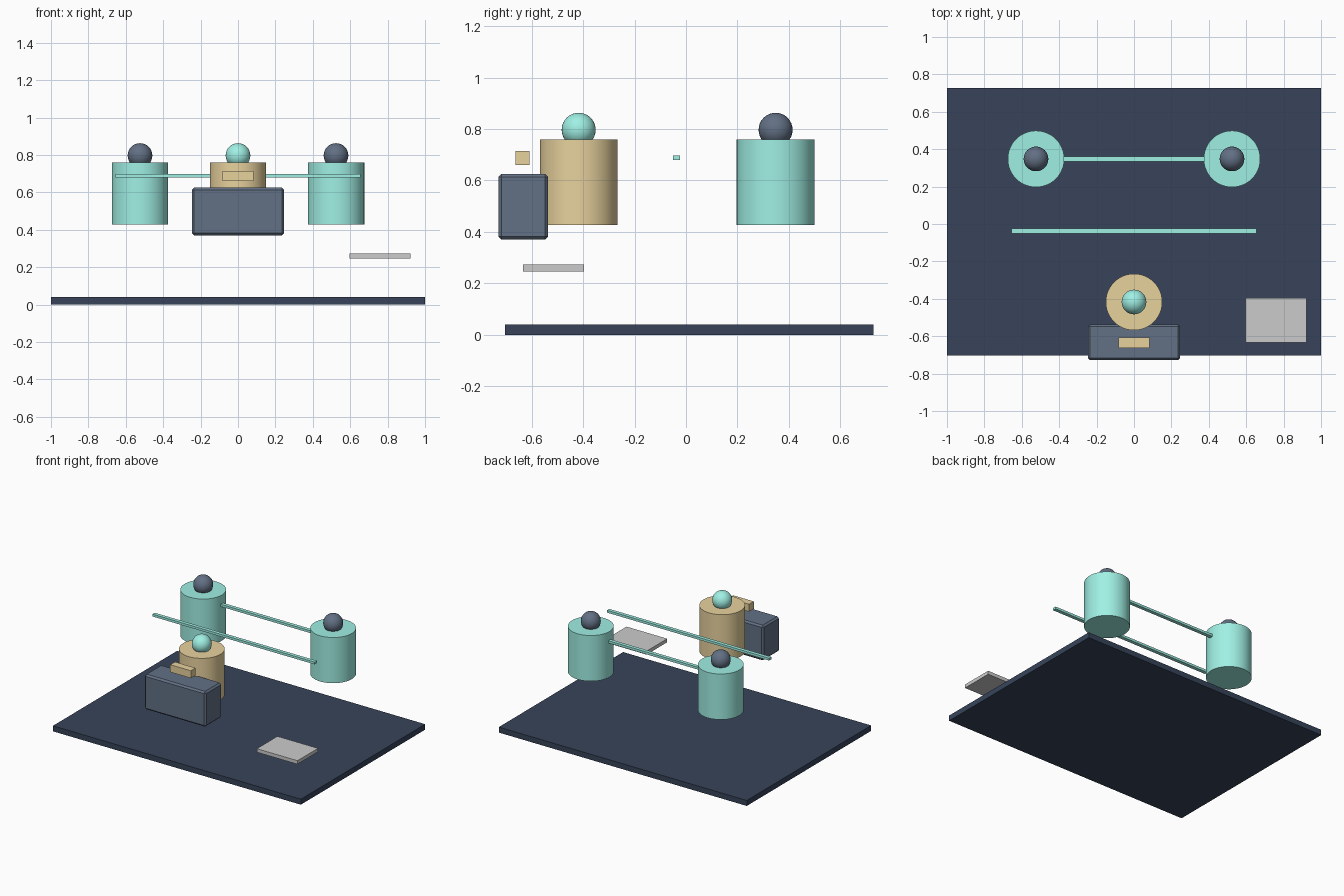
import bpy
import math

if "Cube" in bpy.data.objects:
    bpy.data.objects.remove(bpy.data.objects["Cube"])


def material(name, r, g, b):
    mat = bpy.data.materials.new(name)
    lin = [((c / 255 + 0.055) / 1.055) ** 2.4 for c in (r, g, b)]
    mat.diffuse_color = (*lin, 1)
    mat.use_nodes = True
    mat.node_tree.nodes["Principled BSDF"].inputs["Base Color"].default_value = mat.diffuse_color
    return mat


NAVY = material("navy", 55, 68, 90)
SLATE = material("slate", 98, 112, 132)
TEAL = material("teal", 160, 240, 228)
SAND = material("sand", 232, 210, 158)
PAPER = material("paper", 244, 244, 246)


def finish(name, mat):
    obj = bpy.context.object
    obj.name = name
    obj.data.materials.append(mat)
    return obj


def box(name, lo, hi, mat, bevel=0):
    centre = [(a + b) / 2 for a, b in zip(lo, hi)]
    bpy.ops.mesh.primitive_cube_add(size=1, location=centre)
    obj = finish(name, mat)
    obj.scale = [b - a for a, b in zip(lo, hi)]
    bpy.ops.object.transform_apply(location=False, rotation=False, scale=True)
    if bevel:
        mod = obj.modifiers.new("edge", "BEVEL")
        mod.width = bevel
        mod.segments = 1
    return obj


def figure(name, x, y, body_mat, head_mat):
    # Cylinder body with a ball head sunk into the top
    bpy.ops.mesh.primitive_cylinder_add(
        vertices=48, radius=0.151, depth=0.333, location=(x, y, 0.5935))
    finish(name + "_body", body_mat)
    bpy.ops.object.shade_smooth_by_angle(angle=math.radians(30))
    bpy.ops.mesh.primitive_uv_sphere_add(
        segments=32, ring_count=16, radius=0.066, location=(x, y, 0.797))
    finish(name + "_head", head_mat)
    bpy.ops.object.shade_smooth()


# Floor slab
box("floor", (-1, -0.704, 0), (1, 0.728, 0.04), NAVY)

# Two figures at the back, one at the desk in front
for side, x in (("left", -0.524), ("right", 0.524)):
    figure(side + "_figure", x, 0.348, TEAL, SLATE)
figure("desk_figure", 0, -0.417, SAND, TEAL)

# Desk with chamfered edges and the block floating above it
box("desk", (-0.247, -0.728, 0.37), (0.247, -0.536, 0.626), SLATE, 0.012)
box("desk_block", (-0.083, -0.662, 0.661), (0.083, -0.608, 0.715), SAND)

# Rails: free rail in the middle, link rail between the back figures
for name, half, y in (("middle_rail", 0.654, -0.037), ("link_rail", 0.40, 0.348)):
    box(name, (-half, y - 0.013, 0.680), (half, y + 0.013, 0.697), TEAL)

# Small pale tray
box("tray", (0.595, -0.633, 0.247), (0.923, -0.396, 0.273), PAPER)
